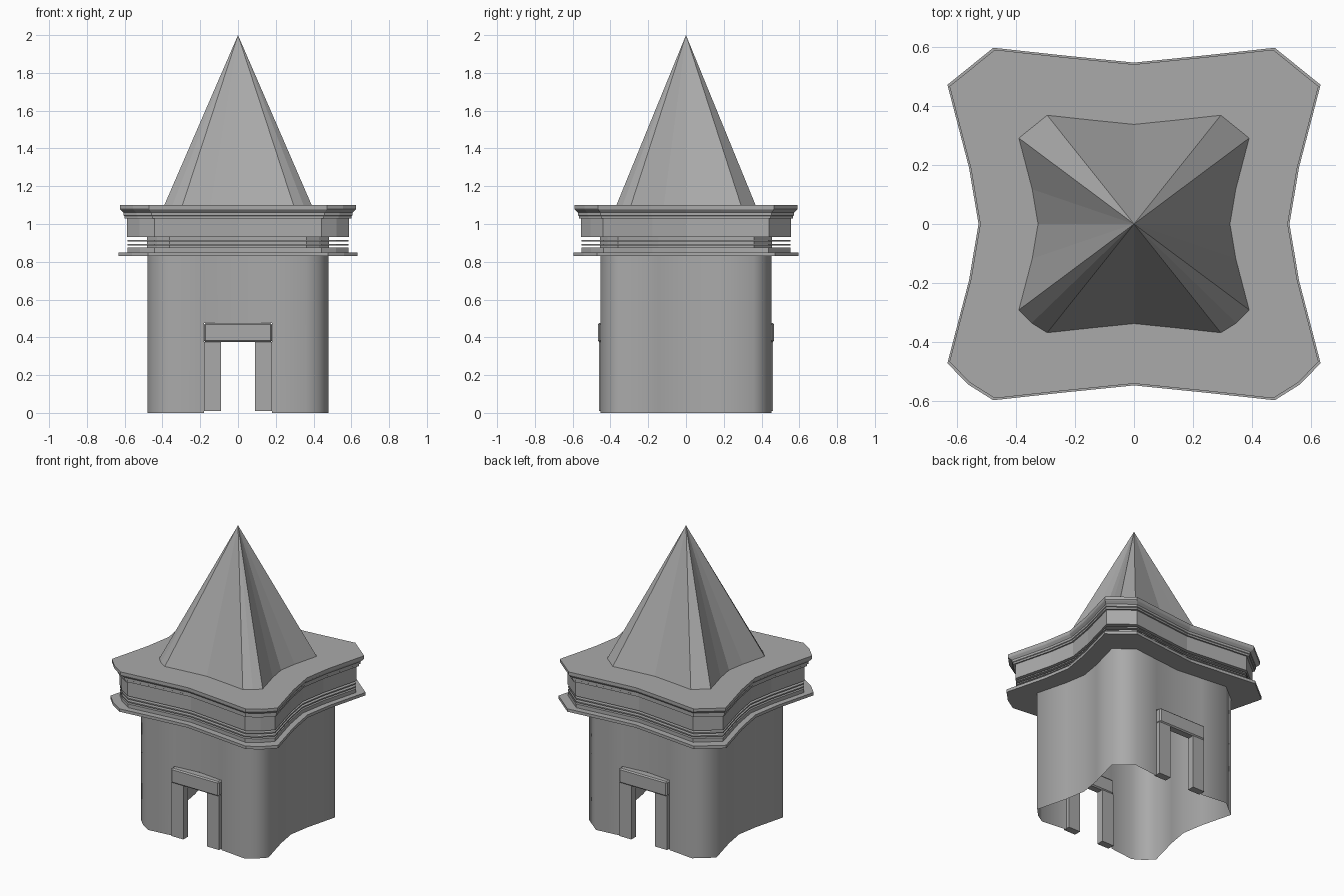
import bpy, bmesh, math

cube = bpy.data.objects.get("Cube")
if cube:
    bpy.data.objects.remove(cube, do_unlink=True)

# Single stone colour
stone = bpy.data.materials.new("grey_stone")
stone.use_nodes = True
stone.diffuse_color = (0.4, 0.4, 0.4, 1)
stone.node_tree.nodes["Principled BSDF"].inputs["Base Color"].default_value = (0.4, 0.4, 0.4, 1)

# Plan outline: bowed-in sides, cut corners; the front corners bulge a little
RIGHT_BACK = [(0.525, 0), (0.557, 0.19), (0.63, 0.47), (0.475, 0.595), (0.237, 0.569)]
BULGE = (0.56, -0.542)
mirrored = [(x, -y) for x, y in RIGHT_BACK[:0:-1]]
mirrored.insert(2, BULGE)
half = [(0, -0.545)] + mirrored + RIGHT_BACK + [(0, 0.545)]
OUTLINE = half + [(-x, y) for x, y in half[-2:0:-1]]
BASE = 0.63          # half width of the unscaled outline
DOOR_HALF = 0.18
DOOR_TOP = 0.475


def ring(bm, half_width, z):
    s = half_width / BASE
    return [bm.verts.new((x * s, y * s, z)) for x, y in OUTLINE]


def bridge(bm, lower, upper, skip=None):
    n = len(lower)
    for i in range(n):
        j = (i + 1) % n
        if skip and skip(lower[i]) and skip(lower[j]):
            continue
        bm.faces.new((lower[i], lower[j], upper[j], upper[i]))


def finish(bm, name, smooth=None):
    mesh = bpy.data.meshes.new(name)
    bm.normal_update()
    bm.to_mesh(mesh)
    bm.free()
    obj = bpy.data.objects.new(name, mesh)
    bpy.context.collection.objects.link(obj)
    mesh.materials.append(stone)
    if smooth:
        bpy.ops.object.select_all(action='DESELECT')
        obj.select_set(True)
        bpy.context.view_layer.objects.active = obj
        bpy.ops.object.shade_smooth_by_angle(angle=math.radians(smooth))
    return obj


def stack(name, profile):
    """Closed solid through (half width, height) steps."""
    bm = bmesh.new()
    rings = [ring(bm, w, z) for w, z in profile]
    for a, b in zip(rings, rings[1:]):
        bridge(bm, a, b)
    bm.faces.new(rings[0][::-1])
    bm.faces.new(rings[-1])
    return finish(bm, name)


# Open-bottomed wall with front and back doorways
bm = bmesh.new()
rows = [ring(bm, 0.48, z) for z in (0, DOOR_TOP, 0.84)]
bridge(bm, rows[0], rows[1], lambda v: abs(v.co.x) < DOOR_HALF + 0.005)
bridge(bm, rows[1], rows[2])
finish(bm, "tower_wall", 75)

# Ledge, grooved neck, frieze and crowning moulding
stack("lower_ledge", [(0.632, 0.83), (0.632, 0.85)])
stack("ledge_step", [(0.585, 0.85), (0.585, 0.875)])
stack("neck_core", [(0.482, 0.875), (0.482, 0.93)])
for i, z in enumerate((0.889, 0.911)):
    stack(f"neck_ring_{i + 1}", [(0.585, z - 0.004), (0.585, z + 0.004)])
stack("frieze", [(0.588, 0.93), (0.588, 1.03)])
stack("crown_moulding", [(0.6, 1.03), (0.6, 1.042), (0.606, 1.045), (0.606, 1.06),
                         (0.622, 1.075), (0.625, 1.08), (0.625, 1.1)])

# Spire
bm = bmesh.new()
foot = ring(bm, 0.39, 1.1)
apex = bm.verts.new((0, 0, 2))
for a, b in zip(foot, foot[1:] + foot[:1]):
    bm.faces.new((a, b, apex))
bm.faces.new(foot[::-1])
finish(bm, "spire")


def box(name, x, y, z, bevel=0):
    bm = bmesh.new()
    bmesh.ops.create_cube(bm, size=1)
    for v in bm.verts:
        v.co = [r[0] + (c + 0.5) * (r[1] - r[0]) for c, r in zip(v.co, (x, y, z))]
    obj = finish(bm, name)
    if bevel:
        mod = obj.modifiers.new("soft_edges", 'BEVEL')
        mod.width = bevel
        mod.segments = 1


# Door frames
for side, label in ((-1, "front"), (1, "back")):
    depth = sorted((side * 0.412, side * 0.46))
    for sx, hand in ((-1, "right"), (1, "left")):
        box(f"{label}_door_post_{hand}", sorted((sx * 0.09, sx * DOOR_HALF)), depth, (0.01, 0.376))
    box(f"{label}_door_lintel", (-DOOR_HALF, DOOR_HALF),
        sorted((side * 0.408, side * 0.467)), (0.375, DOOR_TOP), 0.008)
